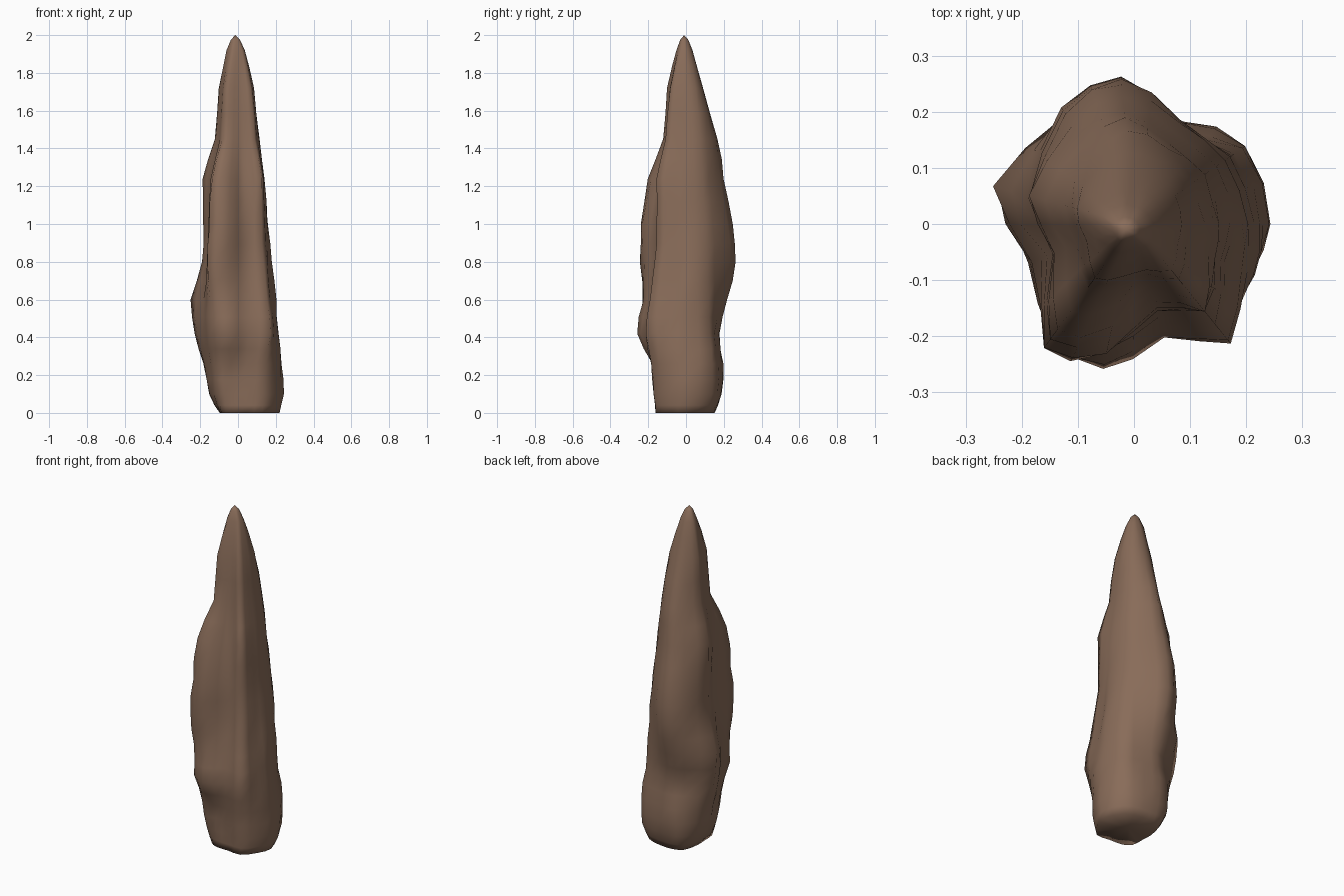
import bpy, bmesh, math
from mathutils import Vector

if "Cube" in bpy.data.objects:
    bpy.data.objects.remove(bpy.data.objects["Cube"])

# Directions of the five ridges and the hollows between them (degrees)
ANGLES = [0, 35, 66, 95, 122, 165, 200, 234, 258, 285, 309, 337]

# Cross-sections: height, then a radius for each direction
SECTIONS = [
    (0.00, .22, .20, .16, .15, .14, .10, .10, .15, .155, .16, .205, .21),
    (0.10, .24, .235, .20, .19, .19, .16, .15, .18, .165, .165, .22, .225),
    (0.26, .235, .24, .20, .195, .195, .19, .165, .205, .18, .18, .235, .23),
    (0.42, .215, .22, .175, .175, .175, .235, .20, .25, .267, .21, .27, .22),
    (0.60, .20, .21, .19, .22, .225, .257, .195, .25, .235, .185, .245, .195),
    (0.80, .18, .195, .20, .262, .24, .195, .165, .275, .23, .16, .212, .175),
    (1.00, .16, .177, .195, .25, .23, .19, .155, .26, .235, .155, .20, .16),
    (1.24, .14, .155, .165, .20, .19, .195, .15, .237, .185, .125, .20, .145),
    (1.45, .11, .13, .145, .168, .145, .13, .11, .14, .12, .10, .14, .115),
    (1.72, .085, .09, .09, .09, .09, .105, .09, .118, .095, .085, .107, .085),
    (1.92, .035, .03, .03, .032, .04, .06, .06, .06, .05, .045, .045, .038),
]


def catmull(a, b, c, d, t):
    return 0.5 * (2 * b + (c - a) * t + (2 * a - 5 * b + 4 * c - d) * t * t
                  + (3 * b - a - 3 * c + d) * t ** 3)


def section_points(row):
    """Closed ring of points, one extra between each pair of directions."""
    pts = [Vector((r * math.cos(math.radians(a)), r * math.sin(math.radians(a)), row[0]))
           for a, r in zip(ANGLES, row[1:])]
    n = len(pts)
    ring = []
    for i in range(n):
        ring.append(pts[i])
        ring.append(catmull(pts[i - 1], pts[i], pts[(i + 1) % n], pts[(i + 2) % n], 0.5))
    return ring


# Smooth the sections along the height
keys = [section_points(row) for row in SECTIONS]
rings = []
for k in range(len(keys) - 1):
    before, after = keys[max(k - 1, 0)], keys[min(k + 2, len(keys) - 1)]
    for t in (0, 0.5):
        rings.append([catmull(a, b, c, d, t)
                      for a, b, c, d in zip(before, keys[k], keys[k + 1], after)])
rings.append(keys[-1])

# Rounded point just under the tip
tip = Vector((-0.015, -0.01, 2.0))
rings.append([Vector((tip.x + (p.x - tip.x) * 0.5, tip.y + (p.y - tip.y) * 0.5, 1.975))
              for p in keys[-1]])

# Slight weathering
for ring in rings[1:-2]:
    for p in ring:
        wear = 1 + 0.025 * math.sin(37 * p.x + 11 * p.z) * math.sin(29 * p.y - 17 * p.z)
        p.x *= wear
        p.y *= wear

# Skin the rock
bm = bmesh.new()
loops = [[bm.verts.new(p) for p in ring] for ring in rings]
count = len(loops[0])
for low, high in zip(loops, loops[1:]):
    for i in range(count):
        j = (i + 1) % count
        bm.faces.new((low[i], low[j], high[j], high[i]))
top = bm.verts.new(tip)
base = bm.verts.new((0.04, 0, 0))
for i in range(count):
    j = (i + 1) % count
    bm.faces.new((loops[-1][i], loops[-1][j], top))
    bm.faces.new((loops[0][j], loops[0][i], base))
bmesh.ops.recalc_face_normals(bm, faces=bm.faces[:])
for face in bm.faces:
    face.smooth = True

mesh = bpy.data.meshes.new("rock_spire")
bm.to_mesh(mesh)
bm.free()
rock = bpy.data.objects.new("rock_spire", mesh)
bpy.context.collection.objects.link(rock)

# Brown stone
stone = bpy.data.materials.new("brown_stone")
stone.diffuse_color = (0.25, 0.15, 0.10, 1)
stone.use_nodes = True
stone.node_tree.nodes["Principled BSDF"].inputs["Base Color"].default_value = stone.diffuse_color
mesh.materials.append(stone)
